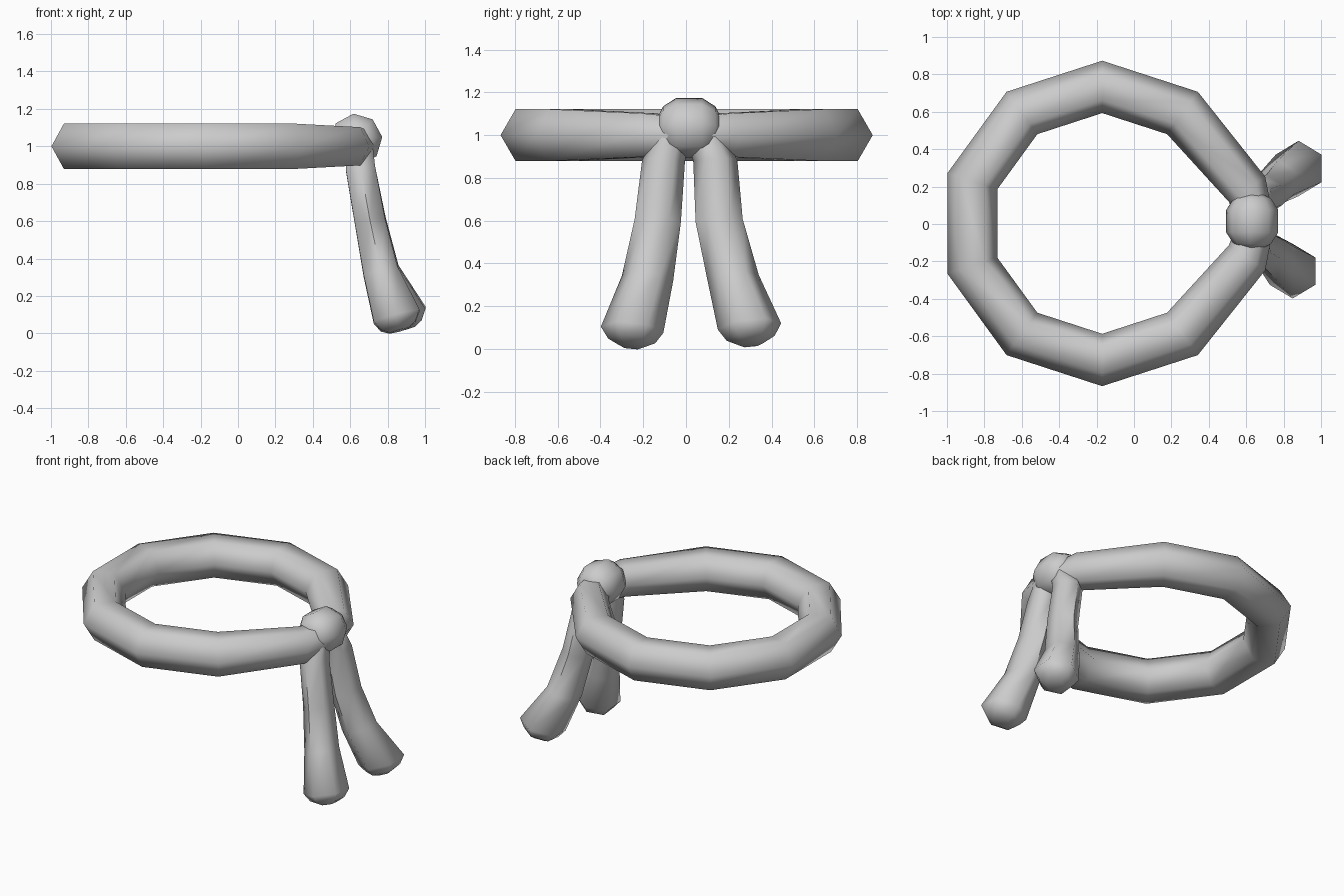
import bpy, bmesh, math
from mathutils import Vector

if "Cube" in bpy.data.objects:
    bpy.data.objects.remove(bpy.data.objects["Cube"])


def loft(name, sections, sides, start=0.0):
    """Skin closed loops given as (centre, u axis * radius, v axis * radius)."""
    bm = bmesh.new()
    loops = []
    for c, u, v in sections:
        loop = []
        for i in range(sides):
            a = start + math.tau * i / sides
            loop.append(bm.verts.new(Vector(c) + Vector(u) * math.cos(a) + Vector(v) * math.sin(a)))
        loops.append(loop)
    for a, b in zip(loops, loops[1:]):
        for i in range(sides):
            j = (i + 1) % sides
            bm.faces.new((a[i], a[j], b[j], b[i]))
    bm.faces.new(loops[0])
    bm.faces.new(loops[-1])
    bmesh.ops.recalc_face_normals(bm, faces=bm.faces)
    mesh = bpy.data.meshes.new(name)
    bm.to_mesh(mesh)
    bm.free()
    ob = bpy.data.objects.new(name, mesh)
    bpy.context.collection.objects.link(ob)
    bpy.ops.object.select_all(action='DESELECT')
    ob.select_set(True)
    bpy.context.view_layer.objects.active = ob
    bpy.ops.object.shade_smooth_by_angle(angle=math.radians(65))
    return ob


# Headband: hexagonal tube round a decagon, drawn in towards the knot
def band_section(x, y, angle, r):
    a = math.radians(angle)
    return ((x, y, 1.0), (r * math.cos(a), r * math.sin(a), 0), (0, 0, r))


band = [band_section(0.64, 0.05, 15, 0.10), band_section(0.605, 0.185, 35, 0.118)]
for k in range(8):
    ang = 54 + 36 * k
    r = math.radians(ang)
    band.append(band_section(-0.17 + 0.73 * math.cos(r), 0.003 + 0.73 * math.sin(r), ang, 0.14))
band += [band_section(0.605, -0.18, -35, 0.118), band_section(0.64, -0.04, -15, 0.10)]
loft("headband", band, 6)

# Knot: eight-sided rounded barrel lying across the band
knot = [((0.632, 0.015 + y, 1.035), (r, 0, 0), (0, 0, r))
        for y, r in ((-0.145, 0.055), (-0.122, 0.10), (-0.06, 0.14),
                     (0.06, 0.14), (0.122, 0.10), (0.145, 0.055))]
loft("knot", knot, 8, math.radians(6))


# Tails: flaring hexagonal strands with rounded ends
def tail(name, path):
    secs = []
    for x, y, z, ry, rx, tilt in path:
        side = 1 if y > 0 else -1
        secs.append(((x, y, z), (0, ry, 0.1 * tilt * ry * side), (rx * 1.155, 0, tilt * rx * 0.3)))
    loft(name, secs, 6)


tail("tail_back", [
    (0.650, 0.070, 1.050, 0.075, 0.065, 0),
    (0.655, 0.137, 0.880, 0.103, 0.078, 0.5),
    (0.710, 0.155, 0.600, 0.110, 0.080, 0.7),
    (0.768, 0.220, 0.335, 0.120, 0.090, 1),
    (0.880, 0.297, 0.105, 0.148, 0.122, 1),
    (0.889, 0.302, 0.050, 0.112, 0.092, 1),
    (0.894, 0.305, 0.024, 0.060, 0.050, 1)])
tail("tail_front", [
    (0.650, -0.050, 1.050, 0.075, 0.065, 0),
    (0.655, -0.105, 0.880, 0.100, 0.078, 0.5),
    (0.705, -0.132, 0.600, 0.108, 0.080, 0.7),
    (0.762, -0.180, 0.330, 0.120, 0.090, 1),
    (0.848, -0.252, 0.090, 0.146, 0.122, 1),
    (0.856, -0.254, 0.038, 0.110, 0.092, 1),
    (0.861, -0.256, 0.014, 0.060, 0.050, 1)])
